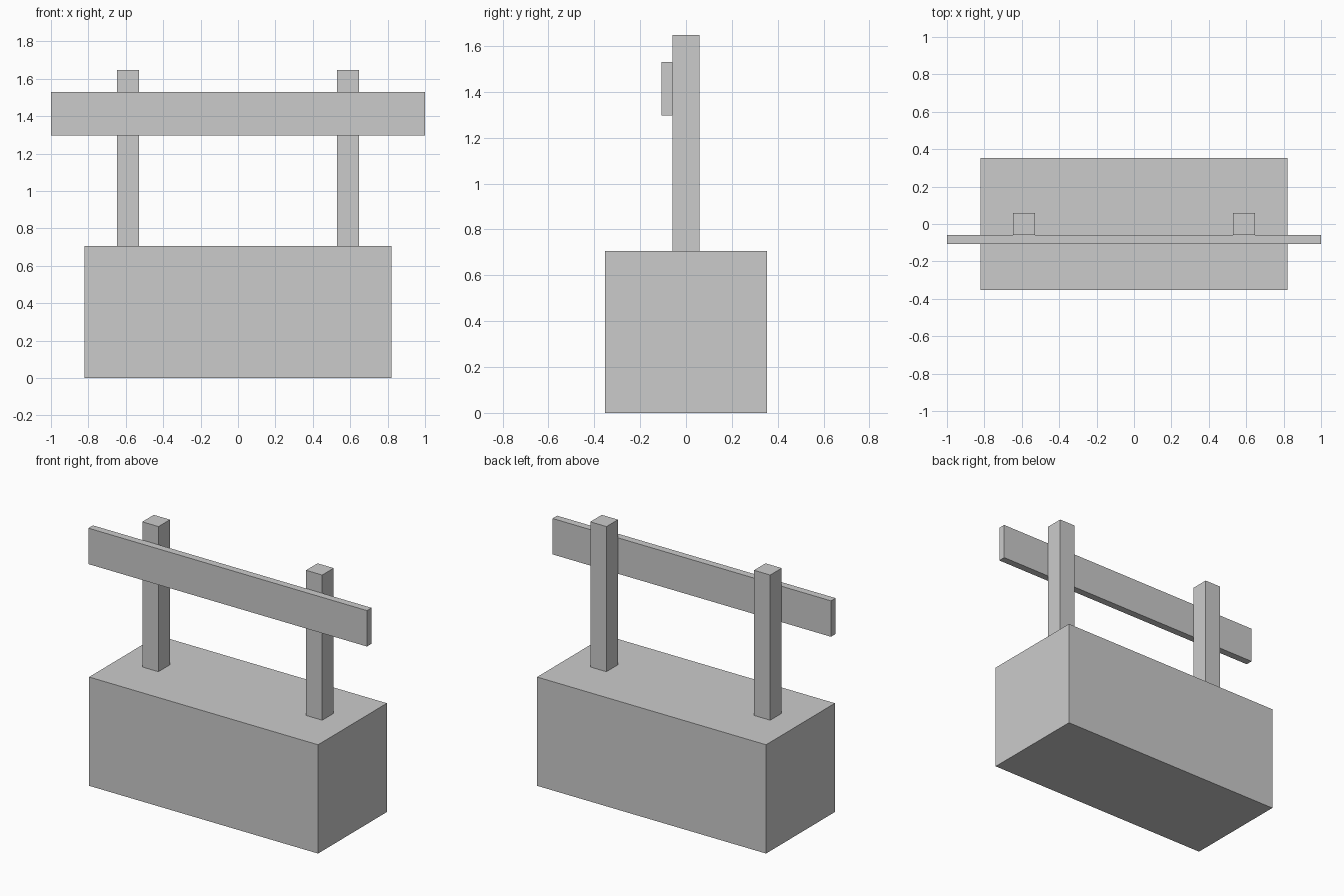
import bpy

if "Cube" in bpy.data.objects:
    bpy.data.objects.remove(bpy.data.objects["Cube"])


def box(name, x, y, z):
    """Box spanning the given (min, max) range on each axis."""
    spans = (x, y, z)
    bpy.ops.mesh.primitive_cube_add(size=1, location=[(a + b) / 2 for a, b in spans])
    ob = bpy.context.object
    ob.name = name
    ob.scale = [b - a for a, b in spans]
    bpy.ops.object.transform_apply(location=False, rotation=False, scale=True)
    return ob


BASE_TOP = 0.706

# Solid block the sign stands on
box("base_block", (-0.822, 0.822), (-0.353, 0.353), (0, BASE_TOP))

# Two square uprights
for side, cx in (("left", -0.588), ("right", 0.588)):
    box(side + "_post", (cx - 0.058, cx + 0.058), (-0.059, 0.059), (BASE_TOP, 1.648))

# Flat board fixed to the front of the posts
box("cross_board", (-1, 1), (-0.106, -0.059), (1.297, 1.53))
